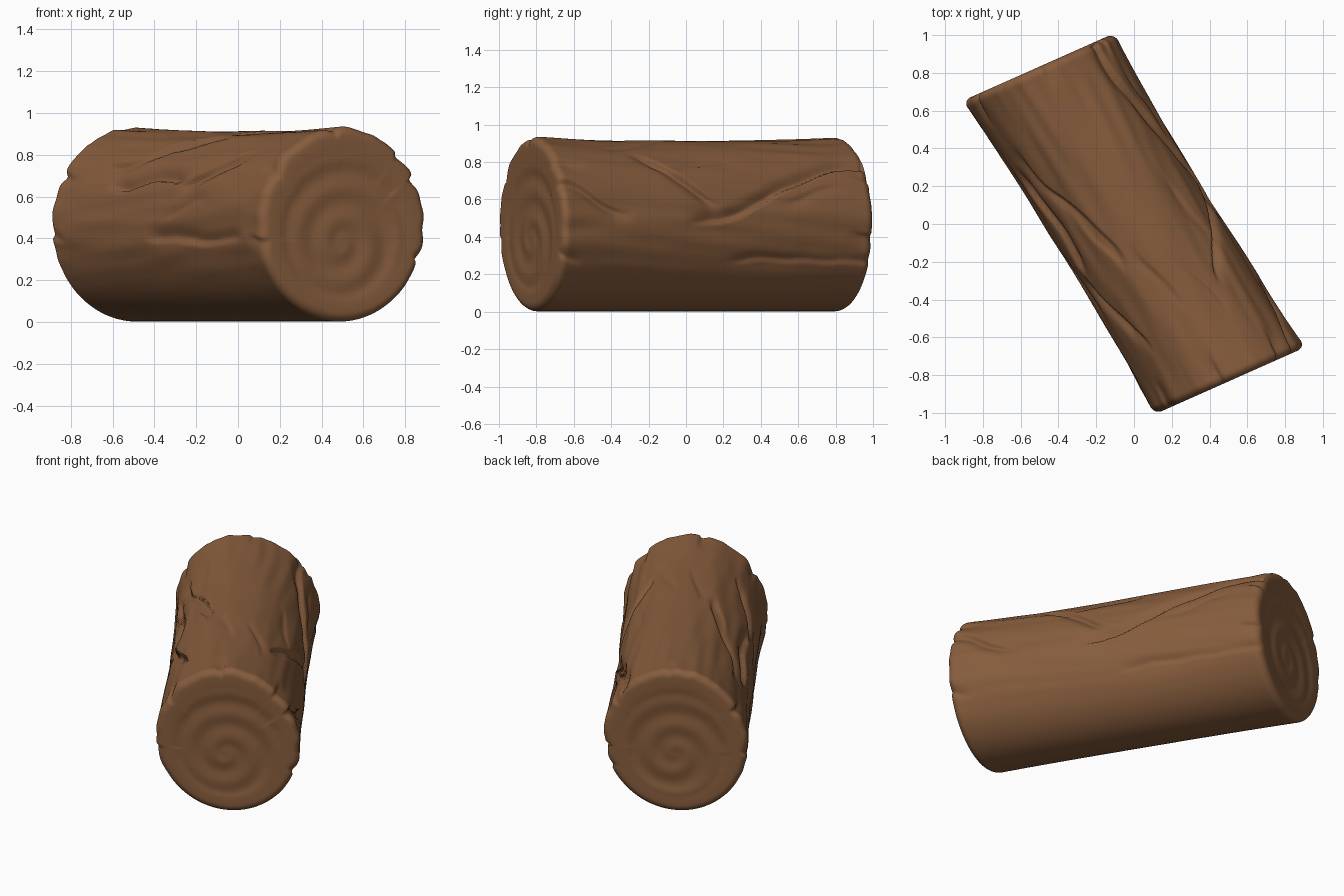
import bpy, bmesh, math, random
from mathutils import Vector, noise

if "Cube" in bpy.data.objects:
    bpy.data.objects.remove(bpy.data.objects["Cube"])

random.seed(4)
AXIS = Vector((-0.521, 0.8535, 0))      # along the log, front to back
SIDE = Vector((0.8535, 0.521, 0))       # across the log
HALF, SKEW = 0.973, 0.13                # half length, slant of the sawn ends
SEG, ROWS, RINGS = 240, 190, 36
EDGE = 0.045                            # rim rounding

# Main bark cracks: depth, start and end along the log, start and end degrees from top
CRACKS = [
    (0.030, -0.15, 0.5, -60, -66),
    (0.018, -0.15, 0.6, -22, -52),
    (0.026, -0.77, 0.1, -98, -100),
    (0.020, -0.65, -0.12, -42, -66),
    (0.030, -0.46, 0.02, 34, 76),
    (0.028, -0.15, 0.9, 90, 50),
    (0.024, -1.0, -0.55, 61, 82),
    (0.012, 0.1, 0.95, 113, 116),
]
# Fine cracks along the top and notches at both rims
for k in range(7):
    a, d = random.uniform(-0.7, 0.5), -75 + 25 * k
    CRACKS.append((0.009, a, a + 0.4, d, d - 12))
for end in (-1, 1):
    for k in range(5):
        d = -105 + 52 * k + random.uniform(-10, 10)
        lo, hi = sorted((end, end * random.uniform(0.78, 0.88)))
        CRACKS.append((0.018, lo, hi, d, d + 3))


def smooth(lo, hi, x):
    x = max(0.0, min(1.0, (x - lo) / (hi - lo)))
    return x * x * (3 - 2 * x)


def crack_depth(a, deg):
    """Sum of all cracks, each steep on one side and sloping on the other."""
    total = 0.0
    for n, (depth, lo, hi, d0, d1) in enumerate(CRACKS):
        if not lo - 0.06 < a < hi + 0.06:
            continue
        mid = d0 + (d1 - d0) * smooth(lo, hi, a)
        mid += 4 * noise.noise(Vector((a * 4, n * 3.7, 0)))
        u = math.radians(deg - mid) * 0.43 * (1 if n % 2 else -1)
        w = 0.010 if u > 0 else 0.03 + depth * 0.6
        start = 1.0 if lo < -0.9 else smooth(lo - 0.05, lo + 0.12, a)
        stop = 1.0 if hi > 0.89 else 1 - smooth(hi - 0.12, hi + 0.05, a)
        total += depth * math.exp(-(u / w) ** 2) * start * stop
    return total


def bark_offset(a, ang):
    """Radial bark relief; the underside is smooth."""
    deg = math.degrees(ang)
    rough = 1 - smooth(105, 135, abs(deg))
    c, s = math.cos(ang), math.sin(ang)
    lump = noise.noise(Vector((c * 2.2, s * 2.2, a * 1.6)))
    streak = noise.noise(Vector((c * 6 + a, s * 6 - a, a * 1.8 + 7)))
    rim = noise.noise(Vector((c * 6, s * 6, 25 if a > 0 else 20)))
    rim *= smooth(0.7, 0.97, abs(a))
    return rough * (0.007 * lump + 0.008 * streak + 0.009 * rim) - crack_depth(a, deg)


def place(s, a, z):
    return SIDE * s + AXIS * (a - SKEW * s) + Vector((0, 0, z))


def bark_point(a, ang, inset):
    flare = abs(a / HALF) ** 3
    off = bark_offset(a, ang) - inset
    hw = 0.411 + 0.025 * flare + off
    z = 0.468 + (0.466 + off) * math.cos(ang)
    z -= 0.022 * (1 - flare) * max(math.cos(ang), 0)
    return hw * math.sin(ang), z


def cap_relief(s, z, es, ez, f, end):
    """Faint spiral growth ring pressed into a sawn end."""
    r = math.hypot(s - es, z - ez)
    phi = math.atan2(z - ez, s - es) * end
    wave = math.cos(2 * math.pi * r / 0.15 - phi)
    fade = smooth(0.0, 0.08, r) * (1 - smooth(0.72, 0.88, f))
    return 0.004 * wave * fade - 0.008 * (1 - smooth(0.6, 0.95, f))


angles = [-math.pi + 2 * math.pi * i / SEG for i in range(SEG)]
bm = bmesh.new()


def cap_rings(end):
    """Rings from the eye of the spiral out to the rounded rim."""
    es, ez = 0.01 * end, 0.38
    eye = bm.verts.new(place(es, end * (HALF - 0.008), ez))
    rims = [bark_point(end * HALF, t, EDGE) for t in angles]
    rings = []
    for k in range(1, RINGS + 1):
        f = k / RINGS
        ring = []
        for s0, z0 in rims:
            s, z = es + (s0 - es) * f, ez + (z0 - ez) * f
            a = end * (HALF + cap_relief(s, z, es, ez, f, end))
            ring.append(bm.verts.new(place(s, a, z)))
        rings.append(ring)
    return eye, rings


# Sawn ends
front_eye, front = cap_rings(-1)
back_eye, back = cap_rings(1)

# Bark rows, with extra rows at the rounded rims
stations = []
for k in range(1, 8):
    q = k / 7 * math.pi / 2
    stations.append((HALF - EDGE * (1 - math.cos(q)), EDGE * (1 - math.sin(q))))
span = HALF - EDGE
rows = [(-a, i) for a, i in stations]
rows += [(-span + 2 * span * k / ROWS, 0) for k in range(1, ROWS)]
rows += stations[::-1]
bark = []
for a, inset in rows:
    ring = []
    for t in angles:
        s, z = bark_point(a, t, inset)
        ring.append(bm.verts.new(place(s, a, max(z, 0.0))))
    bark.append(ring)

loops = front + bark + back[::-1]
for r0, r1 in zip(loops, loops[1:]):
    for i in range(SEG):
        j = (i + 1) % SEG
        bm.faces.new((r0[i], r0[j], r1[j], r1[i]))
for i in range(SEG):
    j = (i + 1) % SEG
    bm.faces.new((front_eye, front[0][j], front[0][i]))
    bm.faces.new((back_eye, back[0][i], back[0][j]))
bmesh.ops.recalc_face_normals(bm, faces=bm.faces)

mesh = bpy.data.meshes.new("log")
bm.to_mesh(mesh)
bm.free()
log = bpy.data.objects.new("log", mesh)
bpy.context.collection.objects.link(log)
brown = bpy.data.materials.new("bark brown")
brown.diffuse_color = (0.24, 0.108, 0.046, 1)
brown.use_nodes = True
brown.node_tree.nodes["Principled BSDF"].inputs["Base Color"].default_value = brown.diffuse_color
mesh.materials.append(brown)
for p in mesh.polygons:
    p.use_smooth = True
